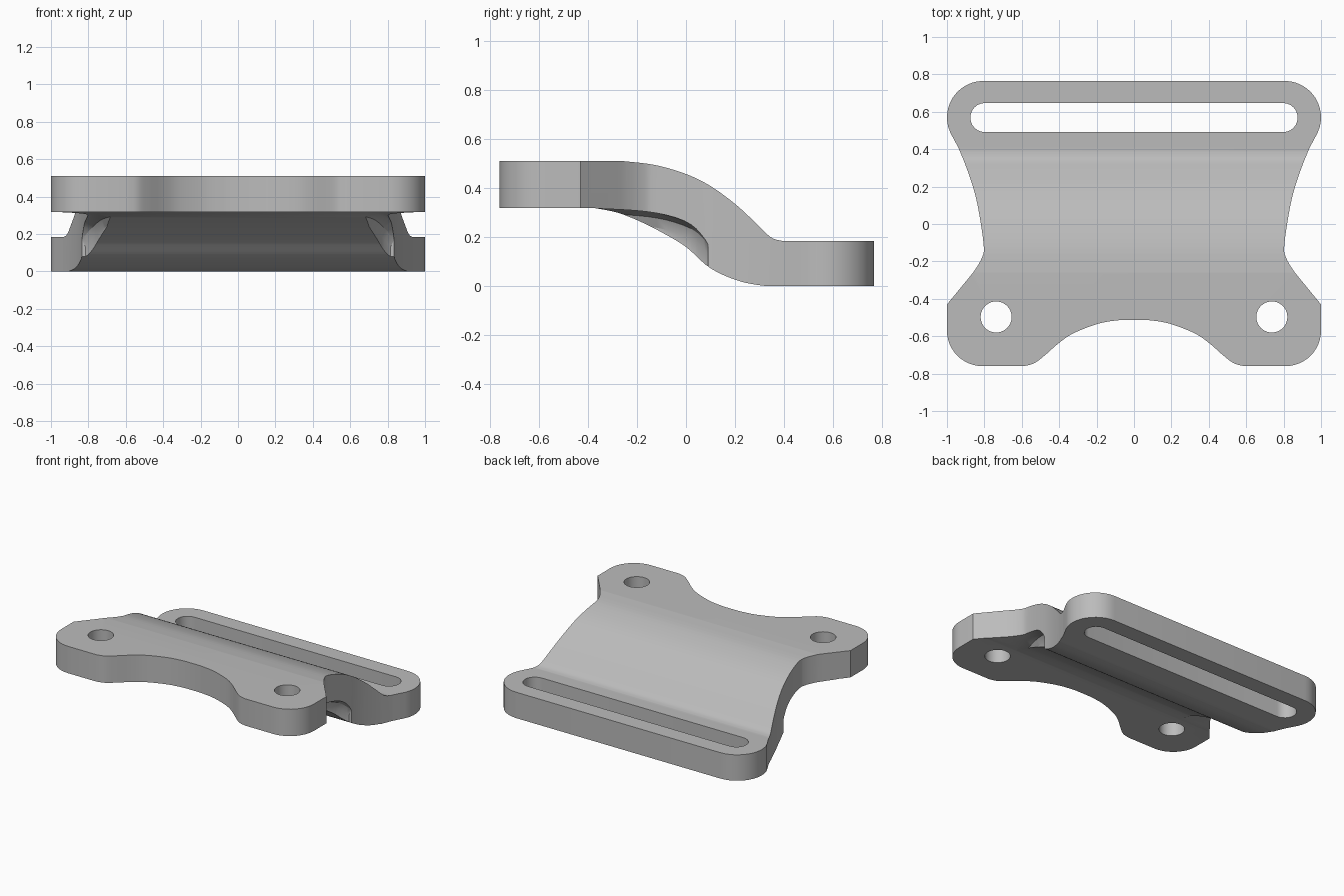
import bpy, bmesh
from math import cos, sin, radians

if "Cube" in bpy.data.objects:
    bpy.data.objects.remove(bpy.data.objects["Cube"])

grey = bpy.data.materials.new("mid grey")
grey.use_nodes = True
grey.diffuse_color = (0.5, 0.5, 0.5, 1)
grey.node_tree.nodes["Principled BSDF"].inputs["Base Color"].default_value = (0.5, 0.5, 0.5, 1)


def arc(cx, cy, r, a0, a1, n=12):
    angles = [radians(a0 + (a1 - a0) * i / n) for i in range(n + 1)]
    return [(cx + r * cos(a), cy + r * sin(a)) for a in angles]


def smooth(pts, n=5):
    """Catmull-Rom curve through the points."""
    ends = [pts[0]] + pts + [pts[-1]]
    out = []
    for a, b, c, d in zip(ends, ends[1:], ends[2:], ends[3:]):
        for i in range(n):
            t = i / n
            out.append(tuple(0.5 * (2 * q + (r - p) * t + (2 * p - 5 * q + 4 * r - s) * t * t
                                    + (3 * q - p - 3 * r + s) * t ** 3)
                             for p, q, r, s in zip(a, b, c, d)))
    return out + [pts[-1]]


def finish(name, bm):
    bmesh.ops.recalc_face_normals(bm, faces=bm.faces)
    mesh = bpy.data.meshes.new(name)
    bm.to_mesh(mesh)
    bm.free()
    mesh.materials.append(grey)
    obj = bpy.data.objects.new(name, mesh)
    bpy.context.collection.objects.link(obj)
    return obj


def prism(name, pts, to_3d, lo, hi):
    bm = bmesh.new()
    ends = [[bm.verts.new(to_3d(p, h)) for p in pts] for h in (lo, hi)]
    bm.faces.new(ends[0])
    bm.faces.new(ends[1])
    for i in range(len(pts)):
        j = (i + 1) % len(pts)
        bm.faces.new((ends[0][i], ends[0][j], ends[1][j], ends[1][i]))
    return finish(name, bm)


def upright(p, h):
    return (p[0], p[1], h)


def sideways(p, h):
    return (h, p[0], p[1])


# Right half of the plan outline, from back to front
half = arc(0.805, 0.57, 0.195, 90, -25)
half += smooth([(0.94, 0.41), (0.893, 0.294), (0.85, 0.16), (0.823, 0.027), (0.803, -0.123),
                (0.813, -0.18), (0.85, -0.245), (0.893, -0.3)])
half += [(1, -0.43)] + arc(0.81, -0.57, 0.19, 0, -90)
half += smooth([(0.59, -0.76), (0.535, -0.745), (0.48, -0.705), (0.396, -0.632),
                (0.315, -0.58), (0.18, -0.53), (0.06, -0.512)])
plan = half + [(-x, y) for x, y in reversed(half)]

# Side profile of the stepped plate
top = [(-0.9, 0.51)] + smooth([(-0.26, 0.51), (-0.127, 0.494), (0, 0.457), (0.1, 0.408), (0.2, 0.335),
                               (0.28, 0.262), (0.345, 0.2), (0.39, 0.185)])
under = smooth([(0.33, 0), (0.22, 0.02), (0.1, 0.073), (0, 0.16), (-0.1, 0.22),
                (-0.19, 0.265), (-0.28, 0.3), (-0.37, 0.318)])
profile = top + [(0.9, 0.185), (0.9, 0)] + under + [(-0.9, 0.318)]

plate = prism("strap_plate", plan, upright, -0.2, 0.8)
step = prism("step_profile", profile, sideways, -1.2, 1.2)

# Long strap slot at the back
slot = prism("slot_cutter", arc(0.797, 0.569, 0.078, 90, -90) + arc(-0.797, 0.569, 0.078, 270, 90),
             upright, -0.3, 0.9)
cuts = [slot]

for side, label in ((1, "left"), (-1, "right")):
    # Mounting hole
    cuts.append(prism(label + "_hole_cutter", arc(side * 0.737, -0.497, 0.083, 0, 351, 39),
                      upright, -0.3, 0.9))
    # Scoop under the waist: stations of y, wall x, ceiling z
    bm = bmesh.new()
    rings = []
    for y, x, z in smooth([(-0.37, 0.62, 0.317), (-0.2, 0.68, 0.308), (-0.08, 0.72, 0.29),
                           (0.02, 0.76, 0.255), (0.07, 0.795, 0.215), (0.09, 0.815, 0.19)], 3):
        section = [(x, -0.1), (1.2, -0.1), (1.2, z), (x + 0.07, z), (x + 0.02, z - 0.02), (x, z - 0.06)]
        rings.append([bm.verts.new((side * px, y, pz)) for px, pz in section])
    bm.faces.new(rings[0])
    bm.faces.new(rings[-1])
    for a, b in zip(rings, rings[1:]):
        for i in range(6):
            j = (i + 1) % 6
            bm.faces.new((a[i], a[j], b[j], b[i]))
    cuts.append(finish(label + "_scoop_cutter", bm))

# Cut the plan block to the step and open the holes
for helper in [step] + cuts:
    mod = plate.modifiers.new(helper.name, "BOOLEAN")
    mod.operation = "INTERSECT" if helper is step else "DIFFERENCE"
    mod.solver = "EXACT"
    mod.object = helper
bpy.context.view_layer.objects.active = plate
plate.select_set(True)
for mod in list(plate.modifiers):
    bpy.ops.object.modifier_apply(modifier=mod.name)
for helper in [step] + cuts:
    bpy.data.objects.remove(helper)
bpy.ops.object.shade_smooth_by_angle(angle=radians(25))
